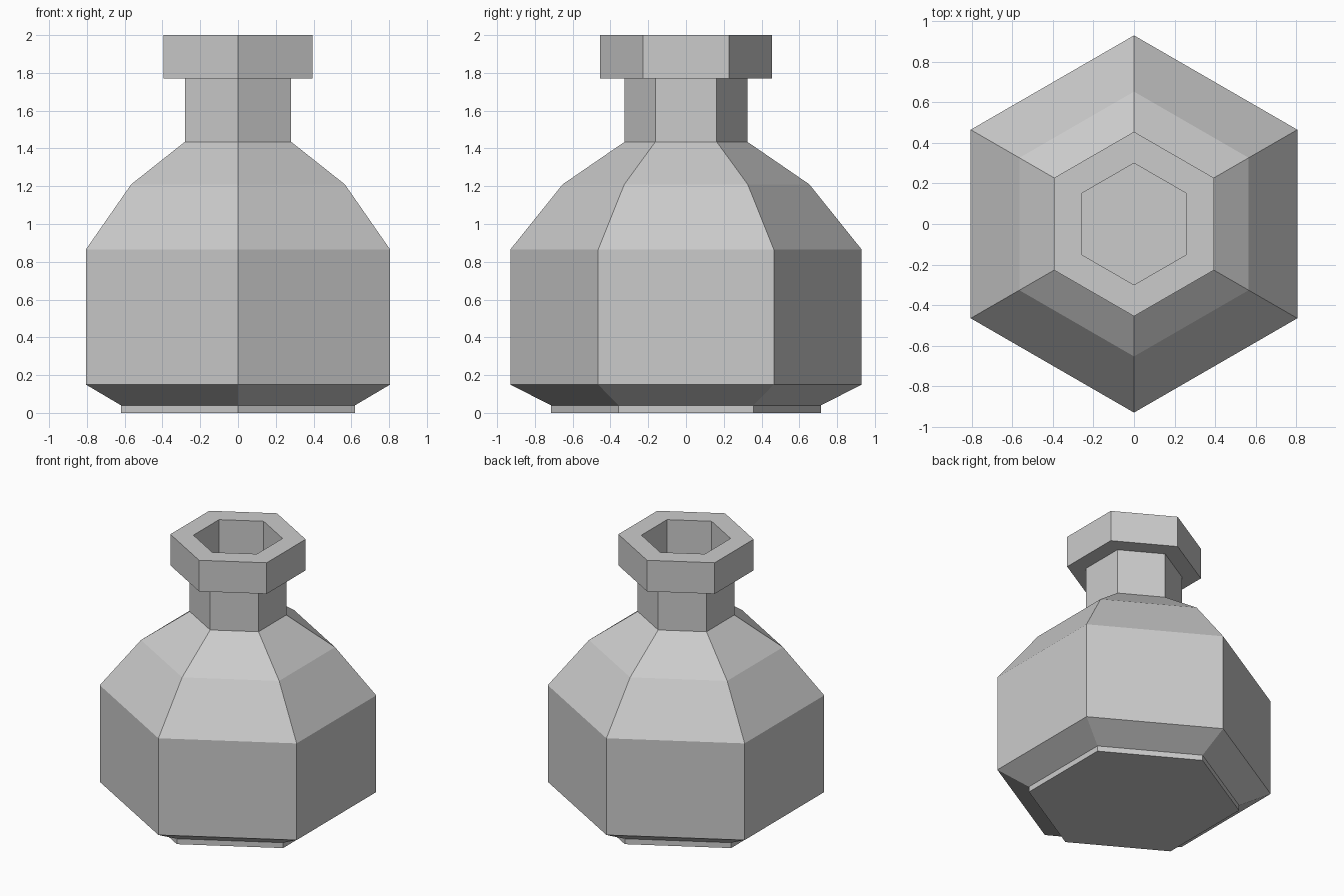
import bpy, bmesh, math

if "Cube" in bpy.data.objects:
    bpy.data.objects.remove(bpy.data.objects["Cube"])

SIDES = 6


def hex_lathe(name, profile):
    """Sweep (corner radius, z) points round a hexagon with corners on +-y; cap both ends."""
    bm = bmesh.new()
    rings = []
    for r, z in profile:
        angles = [math.pi / 2 + i * math.tau / SIDES for i in range(SIDES)]
        rings.append([bm.verts.new((r * math.cos(a), r * math.sin(a), z)) for a in angles])
    for low, high in zip(rings, rings[1:]):
        for i in range(SIDES):
            j = (i + 1) % SIDES
            bm.faces.new((low[i], low[j], high[j], high[i]))
    bm.faces.new(rings[0][::-1])
    bm.faces.new(rings[-1])
    bmesh.ops.recalc_face_normals(bm, faces=bm.faces)
    mesh = bpy.data.meshes.new(name)
    bm.to_mesh(mesh)
    bm.free()
    obj = bpy.data.objects.new(name, mesh)
    bpy.context.collection.objects.link(obj)
    return obj


# Faceted bottle: foot, belly, shoulders, neck, lip, then down inside the mouth
hex_lathe("bottle", [
    (0.715, 0.00), (0.715, 0.04),      # foot
    (0.93, 0.15), (0.93, 0.865),       # belly
    (0.653, 1.21), (0.325, 1.435),     # shoulders
    (0.325, 1.77),                     # neck
    (0.455, 1.77), (0.455, 2.00),      # lip
    (0.30, 2.00), (0.30, 1.45),        # mouth opening and its floor
])
